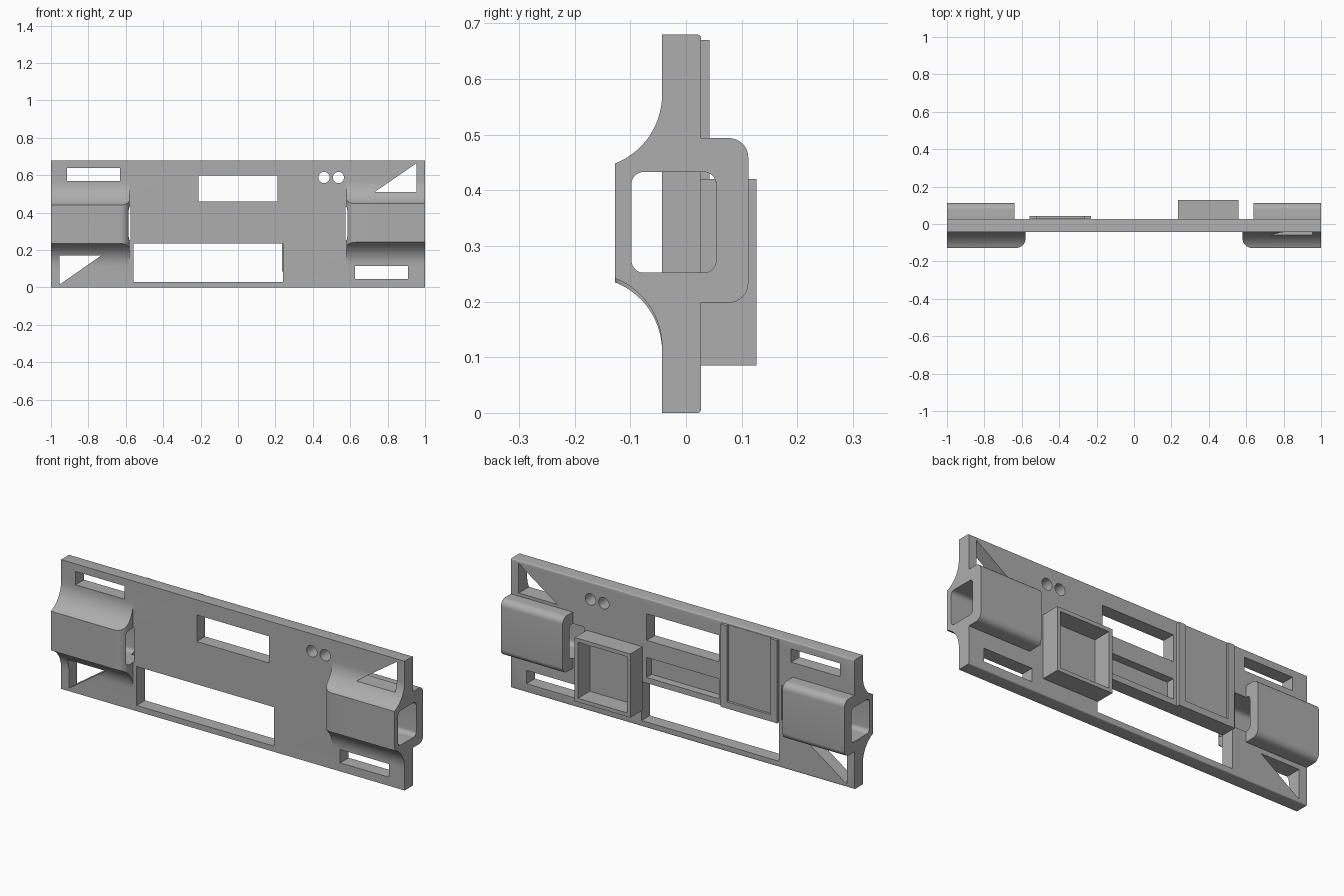
import bpy, bmesh
from math import sin, cos, pi, asin

cube = bpy.data.objects.get("Cube")
if cube:
    bpy.data.objects.remove(cube, do_unlink=True)

grey = bpy.data.materials.new("plain grey")
grey.use_nodes = True
colour = (0.42, 0.42, 0.42, 1)
grey.diffuse_color = colour
grey.node_tree.nodes["Principled BSDF"].inputs["Base Color"].default_value = colour


def prism(name, pts, axis, lo, hi):
    """Extrude a 2D outline along an axis."""
    place = {"x": lambda a, b, t: (t, a, b),
             "y": lambda a, b, t: (a, t, b),
             "z": lambda a, b, t: (a, b, t)}[axis]
    bm = bmesh.new()
    rings = [[bm.verts.new(place(a, b, t)) for a, b in pts] for t in (lo, hi)]
    for ring in rings:
        bm.faces.new(ring)
    n = len(pts)
    for i in range(n):
        j = (i + 1) % n
        bm.faces.new((rings[0][i], rings[0][j], rings[1][j], rings[1][i]))
    bmesh.ops.recalc_face_normals(bm, faces=bm.faces)
    mesh = bpy.data.meshes.new(name)
    bm.to_mesh(mesh)
    bm.free()
    mesh.materials.append(grey)
    ob = bpy.data.objects.new(name, mesh)
    bpy.context.collection.objects.link(ob)
    return ob


def rounded(a0, a1, b0, b1, radii, steps=8):
    """Rectangle with radii for (high a, high b), (low, high), (low, low), (high, low)."""
    pts = []
    corners = [(a1, b1, -1, -1), (a0, b1, 1, -1), (a0, b0, 1, 1), (a1, b0, -1, 1)]
    for k, (a, b, sa, sb) in enumerate(corners):
        r = radii[k]
        if r == 0:
            pts.append((a, b))
            continue
        for i in range(steps + 1):
            t = (k + i / steps) * pi / 2
            pts.append((a + sa * r + r * cos(t), b + sb * r + r * sin(t)))
    return pts


def rect(a0, a1, b0, b1):
    return rounded(a0, a1, b0, b1, (0, 0, 0, 0))


def combine(ob, tool, operation):
    """Apply a boolean and discard the tool."""
    tool.hide_render = True
    mod = ob.modifiers.new("cut", "BOOLEAN")
    mod.operation, mod.object, mod.solver = operation, tool, "EXACT"
    bpy.context.view_layer.objects.active = ob
    bpy.ops.object.modifier_apply(modifier=mod.name)
    bpy.data.objects.remove(tool, do_unlink=True)


def cut(ob, pts, axis="y", lo=-0.3, hi=0.3):
    combine(ob, prism("cutter", pts, axis, lo, hi), "DIFFERENCE")


FRONT, BACK, TIP = -0.043, 0.027, -0.128

# Main plate with softened rear edges
frame = prism("frame_plate", rounded(FRONT, BACK, 0, 0.68, (.006, 0, 0, .006), 4), "x", -1, 1)


def bulge_outline(mid):
    """Flat nose with concave flares running into the plate."""
    half, reach, depth = 0.103, 0.227, FRONT - TIP
    rise = reach - half
    r = (depth ** 2 + rise ** 2) / (2 * depth)
    end = asin(rise / r)
    flare = [(FRONT - r + r * cos(end * i / 14), reach - r * sin(end * i / 14))
             for i in range(15)]
    upper = [(-0.02, reach)] + flare
    return [(y, mid + h) for y, h in upper] + [(y, mid - h) for y, h in reversed(upper)]


# Sleeve at each end: front bulge, rear block
for side in (-1, 1):
    mid = 0.3415 + 0.0035 * side
    lo, hi = sorted((side * 0.58, side))
    bulge = prism("bulge", bulge_outline(mid), "x", lo, hi)
    corner = (0, 0, 0.05, 0) if side > 0 else (0, 0, 0, 0.05)
    combine(bulge, prism("nose_round", rounded(lo, hi, TIP, 0.1, corner), "z", 0, 1), "INTERSECT")
    combine(frame, bulge, "UNION")
    lo, hi = sorted((side * 0.64, side))
    block = prism("block", rounded(0, 0.112, 0.198, 0.494, (.035, 0, 0, .035)), "x", lo, hi)
    combine(frame, block, "UNION")

# Hollow channels through both sleeves
for side in (-1, 1):
    lo, hi = sorted((side * 0.576, side * 1.1))
    cut(frame, rounded(-0.098, 0.054, 0.252, 0.433, (.022,) * 4), "x", lo, hi)

# Strap slots, triangular openings and windows
cut(frame, rect(-0.915, -0.63, 0.57, 0.64))
cut(frame, rect(0.625, 0.91, 0.045, 0.115))
cut(frame, [(0.73, 0.51), (0.955, 0.51), (0.955, 0.665)])
cut(frame, [(-0.73, 0.172), (-0.955, 0.172), (-0.955, 0.015)])
cut(frame, rect(-0.21, 0.21, 0.46, 0.60))
cut(frame, rect(-0.56, 0.24, 0.03, 0.235))

# Twin round holes
for x in (0.46, 0.537):
    cut(frame, rounded(x - 0.03, x + 0.03, 0.558, 0.618, (.03,) * 4))

# Shallow pocket in the rear face
cut(frame, rect(-0.21, 0.21, 0.265, 0.37), "y", -0.015, 0.3)

# Open tray on the rear
tray = prism("rear_tray", rect(0.235, 0.56, 0.085, 0.42), "y", BACK - 0.002, 0.127)
cut(tray, rect(0.255, 0.54, 0.105, 0.40), "y", BACK + 0.002, 0.3)

# Raised holder on the rear, open at the top
holder = prism("rear_holder", rect(-0.56, -0.23, 0.235, 0.67), "y", BACK - 0.002, 0.042)
cut(holder, rect(-0.522, -0.268, 0.27, 0.8), "y", BACK + 0.002, 0.3)

# Smooth curved surfaces, crisp edges
bpy.ops.object.select_all(action="DESELECT")
frame.select_set(True)
bpy.context.view_layer.objects.active = frame
bpy.ops.object.shade_smooth_by_angle(angle=0.5)
